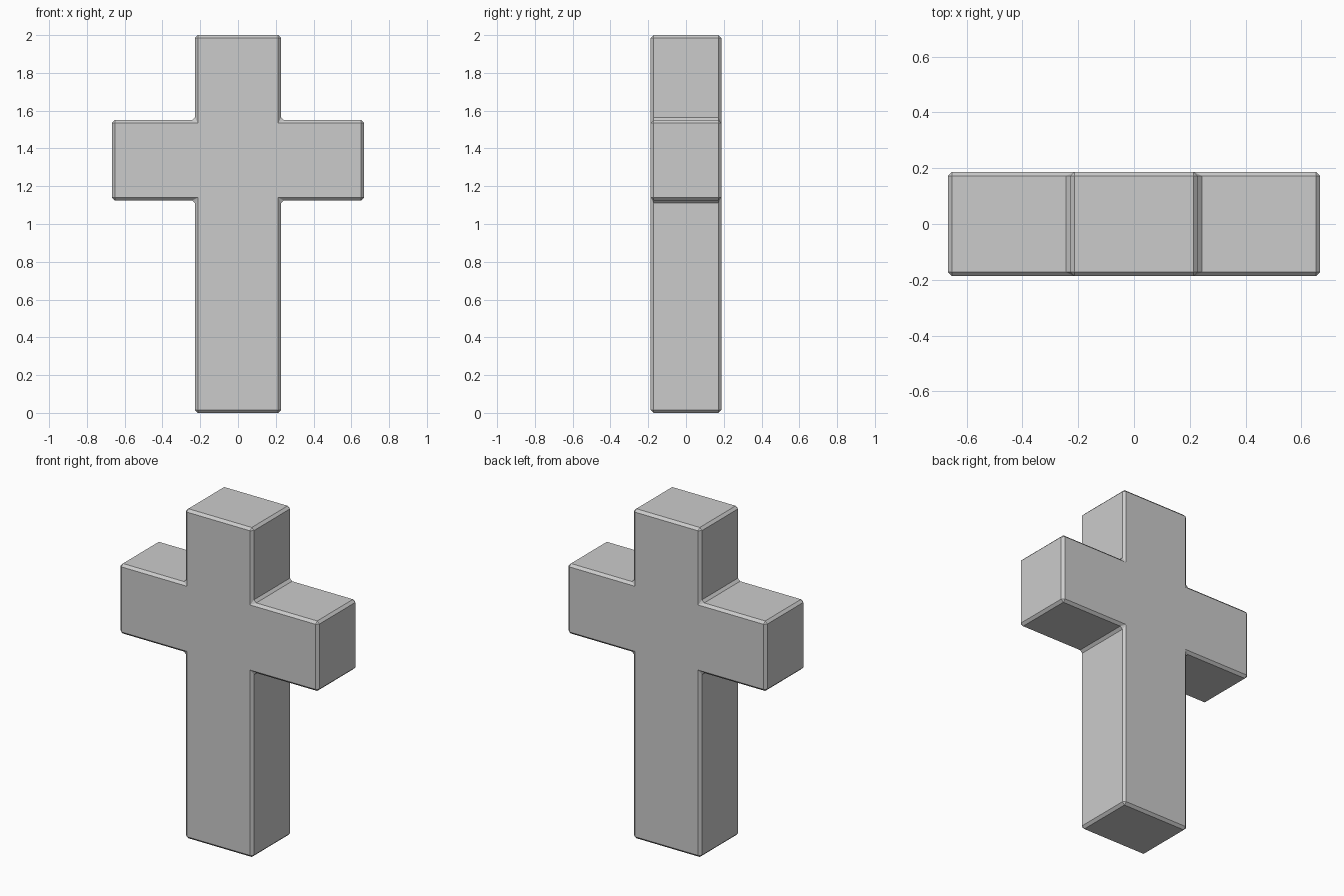
import bpy
import bmesh

if "Cube" in bpy.data.objects:
    bpy.data.objects.remove(bpy.data.objects["Cube"], do_unlink=True)

# Single stone grey colour
GREY = (0.6, 0.6, 0.6, 1)
stone = bpy.data.materials.new("stone_grey")
stone.use_nodes = True
stone.diffuse_color = GREY
stone.node_tree.nodes["Principled BSDF"].inputs["Base Color"].default_value = GREY

# Cross proportions
STEM, ARM, DEPTH = 0.228, 0.667, 0.187
ARM_LOW, ARM_HIGH, TOP = 1.125, 1.55, 2.0

# Half outline from bottom to top, mirrored to a closed profile
half = [(STEM, 0), (STEM, ARM_LOW), (ARM, ARM_LOW),
        (ARM, ARM_HIGH), (STEM, ARM_HIGH), (STEM, TOP)]
outline = half + [(-x, z) for x, z in reversed(half)]

# Extrude the outline through the depth
bm = bmesh.new()
face = bm.faces.new([bm.verts.new((x, -DEPTH, z)) for x, z in outline])
extruded = bmesh.ops.extrude_face_region(bm, geom=[face], use_keep_orig=True)
back = [v for v in extruded["geom"] if isinstance(v, bmesh.types.BMVert)]
bmesh.ops.translate(bm, verts=back, vec=(0, 2 * DEPTH, 0))
bmesh.ops.recalc_face_normals(bm, faces=bm.faces)

mesh = bpy.data.meshes.new("cross")
bm.to_mesh(mesh)
bm.free()
mesh.materials.append(stone)
cross = bpy.data.objects.new("cross", mesh)
bpy.context.collection.objects.link(cross)

# Narrow flat chamfer on every edge
bevel = cross.modifiers.new("chamfer", 'BEVEL')
bevel.width = 0.015
bevel.segments = 1
bevel.limit_method = 'ANGLE'
